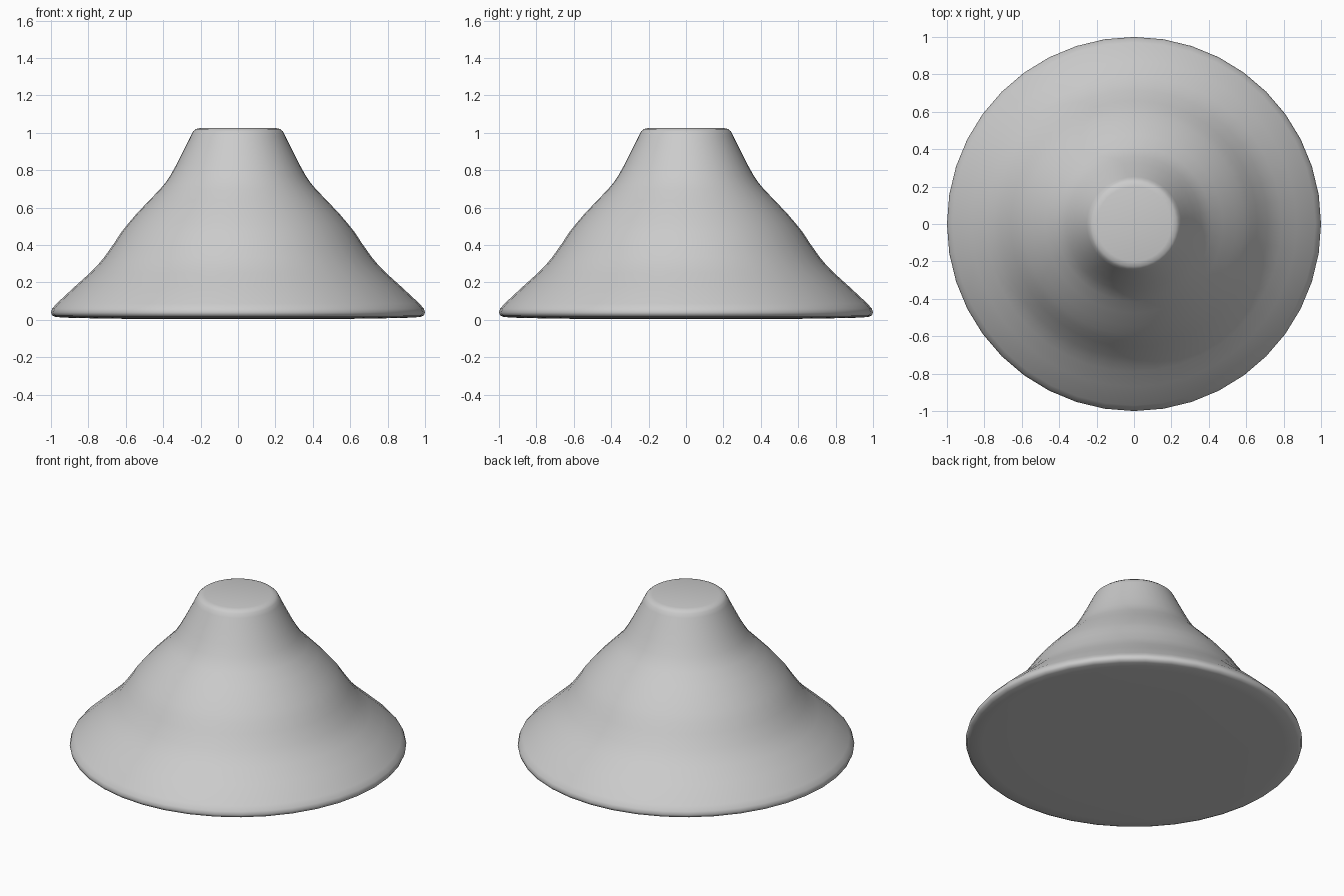
import bpy, bmesh, math

if "Cube" in bpy.data.objects:
    bpy.data.objects.remove(bpy.data.objects["Cube"])

# Half profile (radius, height), from underside centre to top centre
PROFILE = [(0, 0.005), (0.68, 0.006), (0.90, 0.011), (0.975, 0.015), (0.994, 0.024),
           (1.0, 0.04), (0.993, 0.06), (0.97, 0.087), (0.87, 0.18), (0.79, 0.252),
           (0.75, 0.293), (0.715, 0.335), (0.66, 0.413), (0.625, 0.467), (0.59, 0.511),
           (0.545, 0.564), (0.475, 0.638), (0.415, 0.70), (0.385, 0.737), (0.36, 0.775),
           (0.325, 0.838), (0.28, 0.927), (0.253, 0.983), (0.241, 1.007), (0.226, 1.02),
           (0.20, 1.026), (0, 1.026)]
SEGMENTS = 40

# Rippled mound: spin the profile around z
mesh = bpy.data.meshes.new("flared_mound")
bm = bmesh.new()
verts = [bm.verts.new((r, 0, z)) for r, z in PROFILE]
edges = [bm.edges.new(pair) for pair in zip(verts, verts[1:])]
bmesh.ops.spin(bm, geom=verts + edges, cent=(0, 0, 0), axis=(0, 0, 1),
               angle=math.tau, steps=SEGMENTS, use_duplicate=False)
bmesh.ops.remove_doubles(bm, verts=bm.verts, dist=0.0005)
bmesh.ops.recalc_face_normals(bm, faces=bm.faces)
bm.to_mesh(mesh)
bm.free()

mound = bpy.data.objects.new("flared_mound", mesh)
bpy.context.collection.objects.link(mound)

# Smooth shading
bpy.context.view_layer.objects.active = mound
mound.select_set(True)
bpy.ops.object.shade_smooth_by_angle(angle=math.radians(60))
